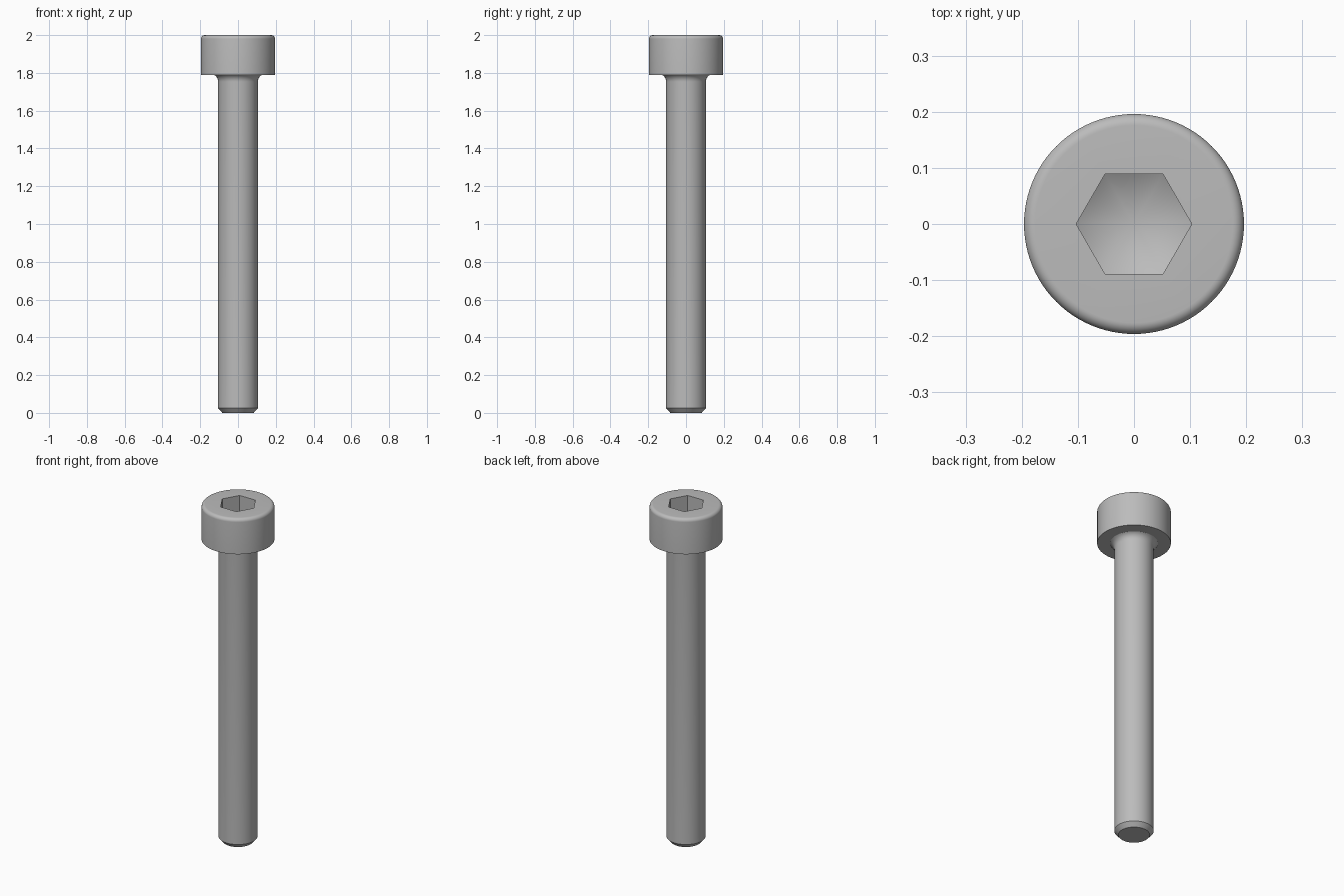
import bpy, bmesh, math
from mathutils import Matrix

if "Cube" in bpy.data.objects:
    bpy.data.objects.remove(bpy.data.objects["Cube"], do_unlink=True)

SEGMENTS = 96
HEAD_R, HEAD_BASE, TOP = 0.196, 1.79, 2.0
SHANK_R, TIP_R = 0.105, 0.083
HEX_R, HEX_DEPTH, CONE_DEPTH = 0.103, 0.105, 0.06

steel = bpy.data.materials.new("steel grey")
steel.use_nodes = True
GREY = (0.5, 0.5, 0.5, 1)
steel.diffuse_color = GREY
steel.node_tree.nodes["Principled BSDF"].inputs["Base Color"].default_value = GREY


def arc(cx, cz, r, start, end, steps):
    """Profile points along an arc, angles in degrees."""
    angles = [math.radians(start + (end - start) * i / steps) for i in range(steps + 1)]
    return [(cx + r * math.cos(a), cz + r * math.sin(a)) for a in angles]


def add_object(name, bm):
    bmesh.ops.recalc_face_normals(bm, faces=bm.faces)
    mesh = bpy.data.meshes.new(name)
    bm.to_mesh(mesh)
    bm.free()
    mesh.materials.append(steel)
    obj = bpy.data.objects.new(name, mesh)
    bpy.context.collection.objects.link(obj)
    return obj


def revolve(name, profile):
    """Solid of revolution about z from (radius, height) points."""
    bm = bmesh.new()
    verts = [bm.verts.new((r, 0, z)) for r, z in profile]
    edges = [bm.edges.new(pair) for pair in zip(verts, verts[1:])]
    bmesh.ops.spin(bm, geom=verts + edges, cent=(0, 0, 0), axis=(0, 0, 1),
                   angle=math.tau, steps=SEGMENTS, use_merge=True)
    bmesh.ops.remove_doubles(bm, verts=bm.verts, dist=1e-5)
    return add_object(name, bm)


def boolean(obj, cutter, operation):
    mod = obj.modifiers.new(operation.title(), 'BOOLEAN')
    mod.operation = operation
    mod.solver = 'EXACT'
    mod.object = cutter
    cutter.hide_render = True


# Screw body: chamfered tip, shank, neck fillet, head with rounded rim
neck_r, rim_r = 0.042, 0.02
body = [(0, 0), (TIP_R, 0), (SHANK_R, 0.025)]
body += arc(SHANK_R + neck_r, HEAD_BASE - 0.037, neck_r, 180, 118, 6)
body += [(HEAD_R, HEAD_BASE)]
body += arc(HEAD_R - rim_r, TOP - rim_r, rim_r, 0, 90, 8)
body += [(0, TOP)]
screw = revolve("socket_head_screw", body)

# Hexagonal socket cutter with corners on the x axis
bm = bmesh.new()
bmesh.ops.create_cone(bm, cap_ends=True, segments=6, radius1=HEX_R, radius2=HEX_R,
                      depth=0.4, matrix=Matrix.Translation((0, 0, TOP)) @ Matrix.Rotation(math.pi / 6, 4, 'Z'))
corner = max(bm.verts, key=lambda v: v.co.x)
if abs(corner.co.y) > 0.01:
    bmesh.ops.rotate(bm, verts=bm.verts, cent=(0, 0, 0), matrix=Matrix.Rotation(math.pi / 6, 3, 'Z'))
hex_cutter = add_object("hex_socket_cutter", bm)

# Conical drill point that shapes the socket floor
floor_z, wide = TOP - HEX_DEPTH, 1.2
drill = revolve("drill_point_cutter", [
    (0, floor_z - CONE_DEPTH), (HEX_R * wide, floor_z + CONE_DEPTH * (wide - 1)),
    (HEX_R * wide, TOP + 0.1), (0, TOP + 0.1)])
boolean(hex_cutter, drill, 'INTERSECT')
boolean(screw, hex_cutter, 'DIFFERENCE')

# Bake the socket, then drop the cutters
depsgraph = bpy.context.evaluated_depsgraph_get()
baked = bpy.data.meshes.new_from_object(screw.evaluated_get(depsgraph))
screw.modifiers.clear()
screw.data = baked
for helper in (hex_cutter, drill):
    bpy.data.objects.remove(helper, do_unlink=True)

# Smooth round surfaces, crisp machined edges
bpy.ops.object.select_all(action='DESELECT')
screw.select_set(True)
bpy.context.view_layer.objects.active = screw
bpy.ops.object.shade_smooth_by_angle(angle=math.radians(25))
